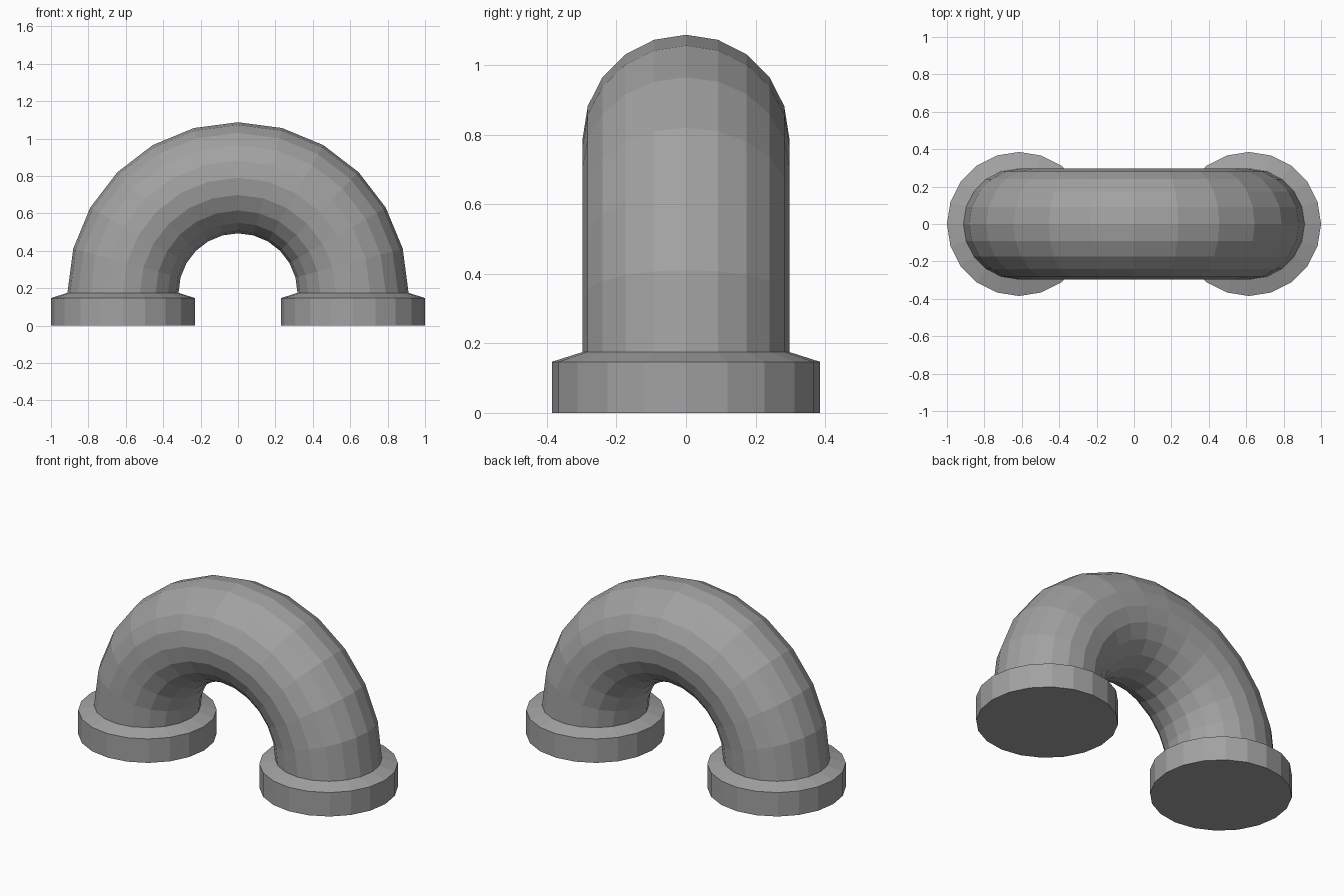
import bpy
import bmesh
from math import sin, cos, pi

SIDES = 20          # facets around the pipe and collars
BEND_STEPS = 12     # segments along the half-circle bend
BEND_RADIUS = 0.615
PIPE_RADIUS = 0.297
COLLAR_RADIUS = 0.385
COLLAR_EDGE = 0.147
COLLAR_TOP = 0.175

cube = bpy.data.objects.get("Cube")
if cube:
    bpy.data.objects.remove(cube, do_unlink=True)

# Single grey material
grey = bpy.data.materials.new("pipe grey")
grey.use_nodes = True
colour = (0.36, 0.36, 0.36, 1)
grey.diffuse_color = colour
grey.node_tree.nodes["Principled BSDF"].inputs["Base Color"].default_value = colour


def loft(name, rings, cap_start=False):
    """Skin a list of point rings with flat quads."""
    bm = bmesh.new()
    loops = [[bm.verts.new(p) for p in ring] for ring in rings]
    for a, b in zip(loops, loops[1:]):
        for i in range(SIDES):
            j = (i + 1) % SIDES
            bm.faces.new((a[i], a[j], b[j], b[i]))
    if cap_start:
        bm.faces.new(loops[0][::-1])
    mesh = bpy.data.meshes.new(name)
    bm.to_mesh(mesh)
    bm.free()
    mesh.materials.append(grey)
    obj = bpy.data.objects.new(name, mesh)
    bpy.context.collection.objects.link(obj)
    return obj


turns = [2 * pi * i / SIDES for i in range(SIDES)]


def bend_ring(angle):
    """Pipe cross-section at one angle of the bend."""
    ring = []
    for t in turns:
        reach = BEND_RADIUS + PIPE_RADIUS * cos(t)
        ring.append((reach * cos(angle), PIPE_RADIUS * sin(t),
                     COLLAR_TOP + reach * sin(angle)))
    return ring


def flat_ring(x, radius, z):
    """Horizontal cross-section of a collar."""
    return [(x + radius * cos(t), radius * sin(t), z) for t in turns]


# Half-circle pipe
loft("bent_pipe", [bend_ring(pi * k / BEND_STEPS) for k in range(BEND_STEPS + 1)])

# Collars with a sloped shoulder and a closed underside
for name, side in (("left_collar", 1), ("right_collar", -1)):
    x = side * BEND_RADIUS
    loft(name, [flat_ring(x, COLLAR_RADIUS, 0),
                flat_ring(x, COLLAR_RADIUS, COLLAR_EDGE),
                flat_ring(x, PIPE_RADIUS, COLLAR_TOP)], cap_start=True)
